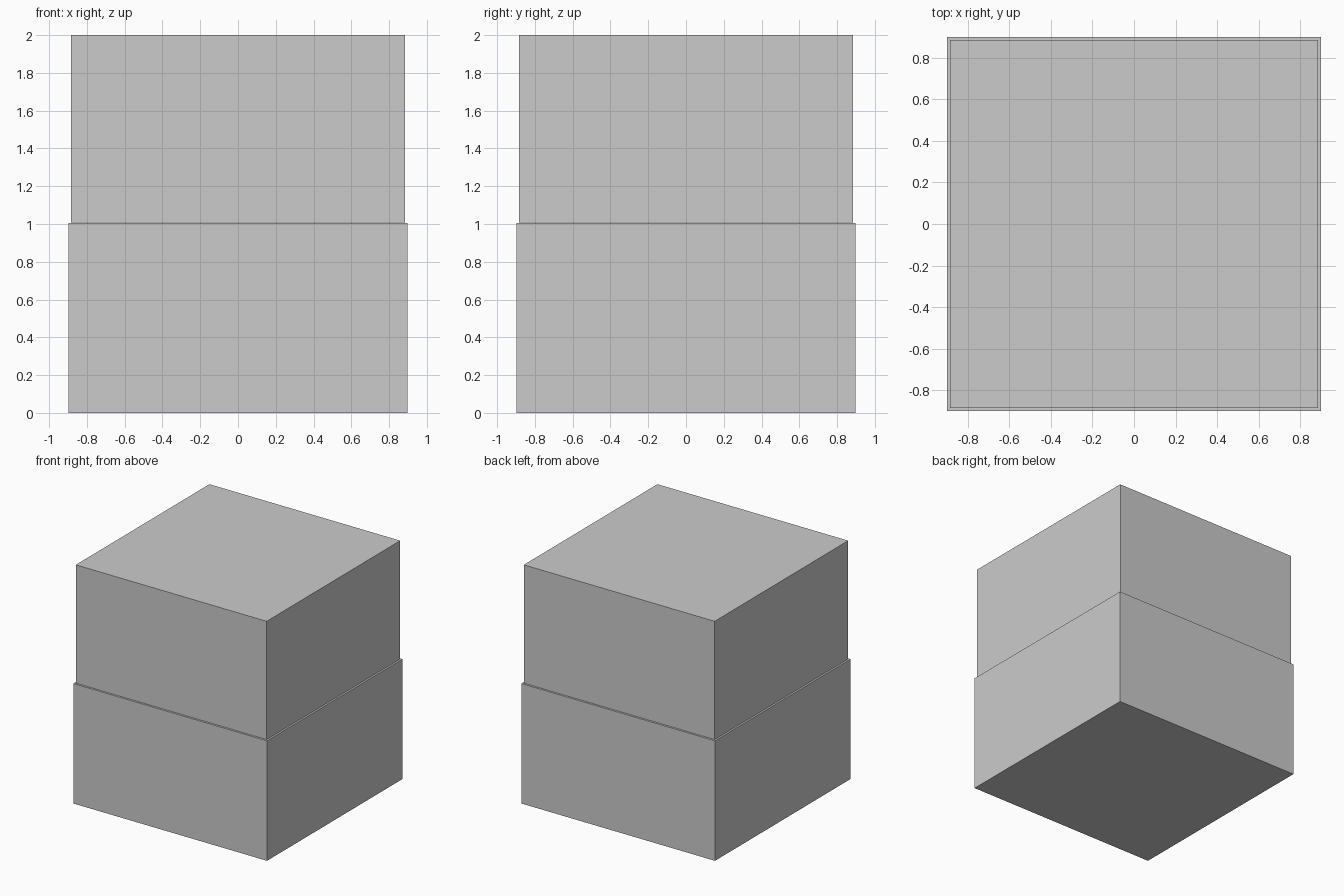
import bpy

if "Cube" in bpy.data.objects:
    bpy.data.objects.remove(bpy.data.objects["Cube"])


def block(name, half, z0, z1):
    """Square block spanning z0..z1, centred on the z axis."""
    bpy.ops.mesh.primitive_cube_add(size=1, location=(0, 0, (z0 + z1) / 2))
    ob = bpy.context.object
    ob.name = name
    ob.scale = (2 * half, 2 * half, z1 - z0)
    bpy.ops.object.transform_apply(location=False, rotation=False, scale=True)
    return ob


# Wider lower block, slightly narrower upper block resting on it
block("lower_block", 0.898, 0.0, 1.006)
block("upper_block", 0.885, 1.008, 2.0)
